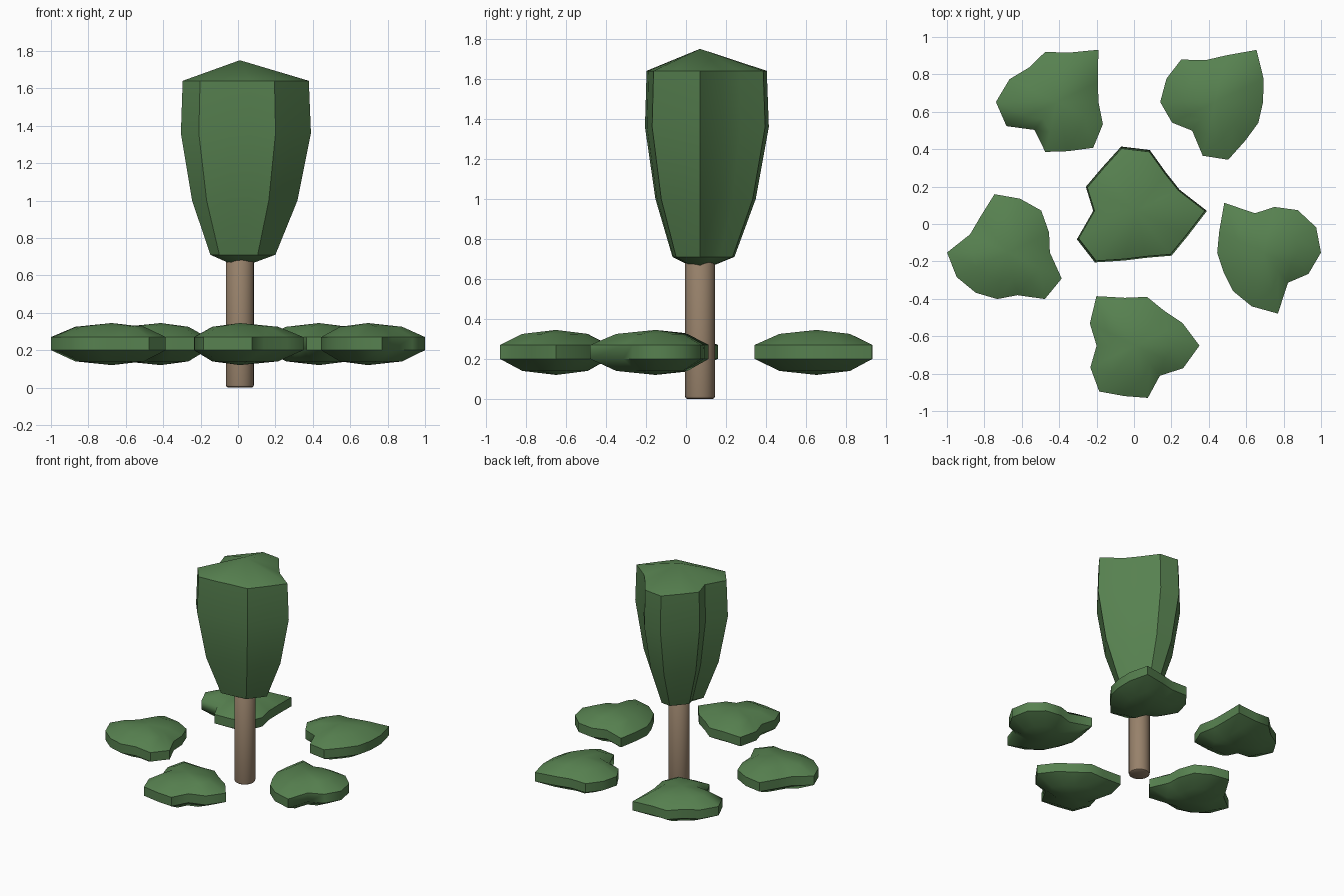
import bpy, bmesh
from math import sin, cos, pi, radians

if "Cube" in bpy.data.objects:
    bpy.data.objects.remove(bpy.data.objects["Cube"])

CX, CY = 0.01, 0.07   # axis of the tree and of the ring of bushes


def material(name, color):
    m = bpy.data.materials.new(name)
    m.diffuse_color = color
    m.use_nodes = True
    m.node_tree.nodes["Principled BSDF"].inputs["Base Color"].default_value = m.diffuse_color
    return m


GREEN = material("leaf_green", (0.095, 0.22, 0.08, 1))
BROWN = material("bark_brown", (0.31, 0.22, 0.145, 1))


def lobed(name, x, y, radii, profile, z_bottom, z_top, mat, angle=40):
    """Stack scaled copies of a radial outline, closed by a pole at each end."""
    bm = bmesh.new()
    n = len(radii)
    rings = [[bm.verts.new((s * r * cos(2 * pi * k / n), s * r * sin(2 * pi * k / n), z))
              for k, r in enumerate(radii)] for s, z in profile]
    low, high = bm.verts.new((0, 0, z_bottom)), bm.verts.new((0, 0, z_top))
    for k in range(n):
        j = (k + 1) % n
        bm.faces.new((low, rings[0][j], rings[0][k]))
        bm.faces.new((high, rings[-1][k], rings[-1][j]))
        for a, b in zip(rings, rings[1:]):
            bm.faces.new((a[k], a[j], b[j], b[k]))
    bmesh.ops.recalc_face_normals(bm, faces=bm.faces[:])
    me = bpy.data.meshes.new(name)
    bm.to_mesh(me)
    bm.free()
    me.materials.append(mat)
    ob = bpy.data.objects.new(name, me)
    ob.location = (x, y, 0)
    bpy.context.collection.objects.link(ob)
    bpy.ops.object.select_all(action='DESELECT')
    ob.select_set(True)
    bpy.context.view_layer.objects.active = ob
    bpy.ops.object.shade_smooth_by_angle(angle=radians(angle))
    return ob


# Trunk with softened ends
lobed("trunk", CX, CY, [0.075] * 24,
      [(0.85, 0), (0.96, 0.005), (1, 0.015), (1, 0.72), (0.9, 0.73)], 0, 0.73, BROWN)

# Crown
lobed("crown", CX, CY,
      [.38, .26, .26, .334, .353, .293, .297, .228, .35, .352, .272, .257, .306, .308],
      [(0.5, 0.71), (0.81, 1.0), (1, 1.36), (0.97, 1.64)], 0.64, 1.75, GREEN)

# Five bushes around the trunk, each with its own irregular outline
bush_radii = [
    [.34, .277, .24, .267, .262, .338, .273, .21, .27, .314, .277, .287, .206, .28],
    [.305, .31, .29, .25, .215, .34, .265, .25, .24, .264, .295, .335, .206, .264],
    [.257, .288, .356, .255, .229, .29, .288, .293, .255, .196, .295, .317, .262, .257],
    [.223, .245, .357, .27, .275, .236, .28, .325, .298, .191, .274, .27, .313, .274],
    [.225, .245, .287, .295, .32, .239, .224, .325, .303, .275, .255, .234, .318, .32],
]
for i, radii in enumerate(bush_radii):
    a = radians(-90 + 72 * i)
    lobed(f"bush_{i + 1}", CX + 0.72 * cos(a), CY + 0.72 * sin(a), radii,
          [(0.6, 0.14), (1, 0.2), (1, 0.27), (0.6, 0.325)], 0.12, 0.345, GREEN, 50)
